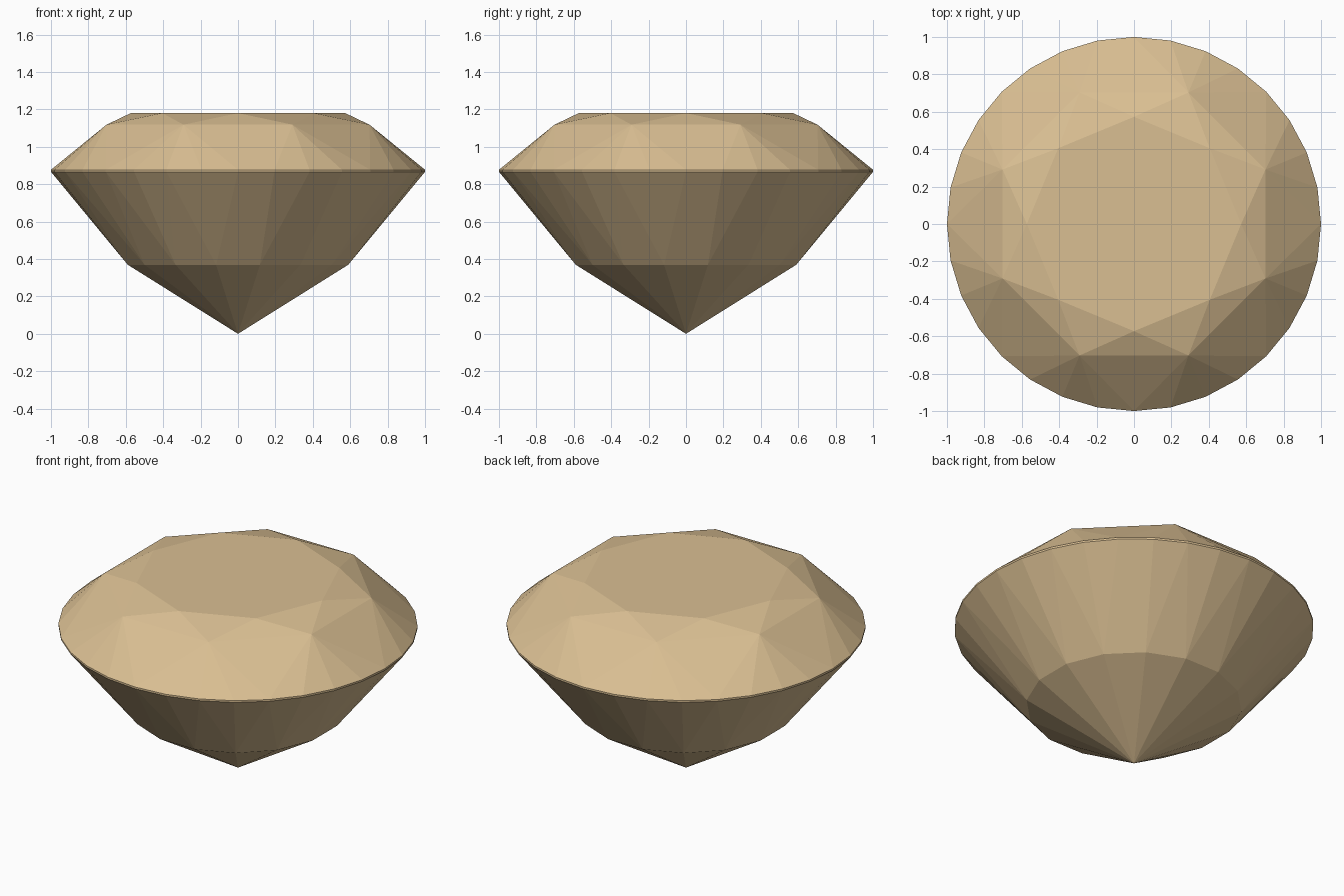
import bpy, bmesh, math

if "Cube" in bpy.data.objects:
    bpy.data.objects.remove(bpy.data.objects["Cube"])

# Cut stone profile: (height, radius, corners, start angle in degrees)
RINGS = [
    (1.18, 0.573, 8, 0),        # table
    (1.118, 0.761, 8, 22.5),    # crown break
    (0.877, 1.0, 32, 0),        # girdle top
    (0.866, 1.0, 32, 0),        # girdle bottom
    (0.369, 0.601, 16, 11.25),  # pavilion break
    (0.0, 0.0, 1, 0),           # culet point
]

bm = bmesh.new()
for z, r, n, start in RINGS:
    for i in range(n):
        a = math.radians(start + 360 * i / n)
        bm.verts.new((r * math.cos(a), r * math.sin(a), z))

# Every facet lies on the convex skin of the rings
bmesh.ops.convex_hull(bm, input=bm.verts[:])
bmesh.ops.dissolve_limit(bm, angle_limit=math.radians(0.2),
                         verts=bm.verts[:], edges=bm.edges[:])
bmesh.ops.recalc_face_normals(bm, faces=bm.faces[:])

mesh = bpy.data.meshes.new("gemstone")
bm.to_mesh(mesh)
bm.free()

# Warm tan stone
tan = bpy.data.materials.new("tan_stone")
tan.diffuse_color = (0.70, 0.52, 0.29, 1.0)
tan.use_nodes = True
tan.node_tree.nodes["Principled BSDF"].inputs["Base Color"].default_value = tan.diffuse_color
mesh.materials.append(tan)

gem = bpy.data.objects.new("gemstone", mesh)
bpy.context.collection.objects.link(gem)
